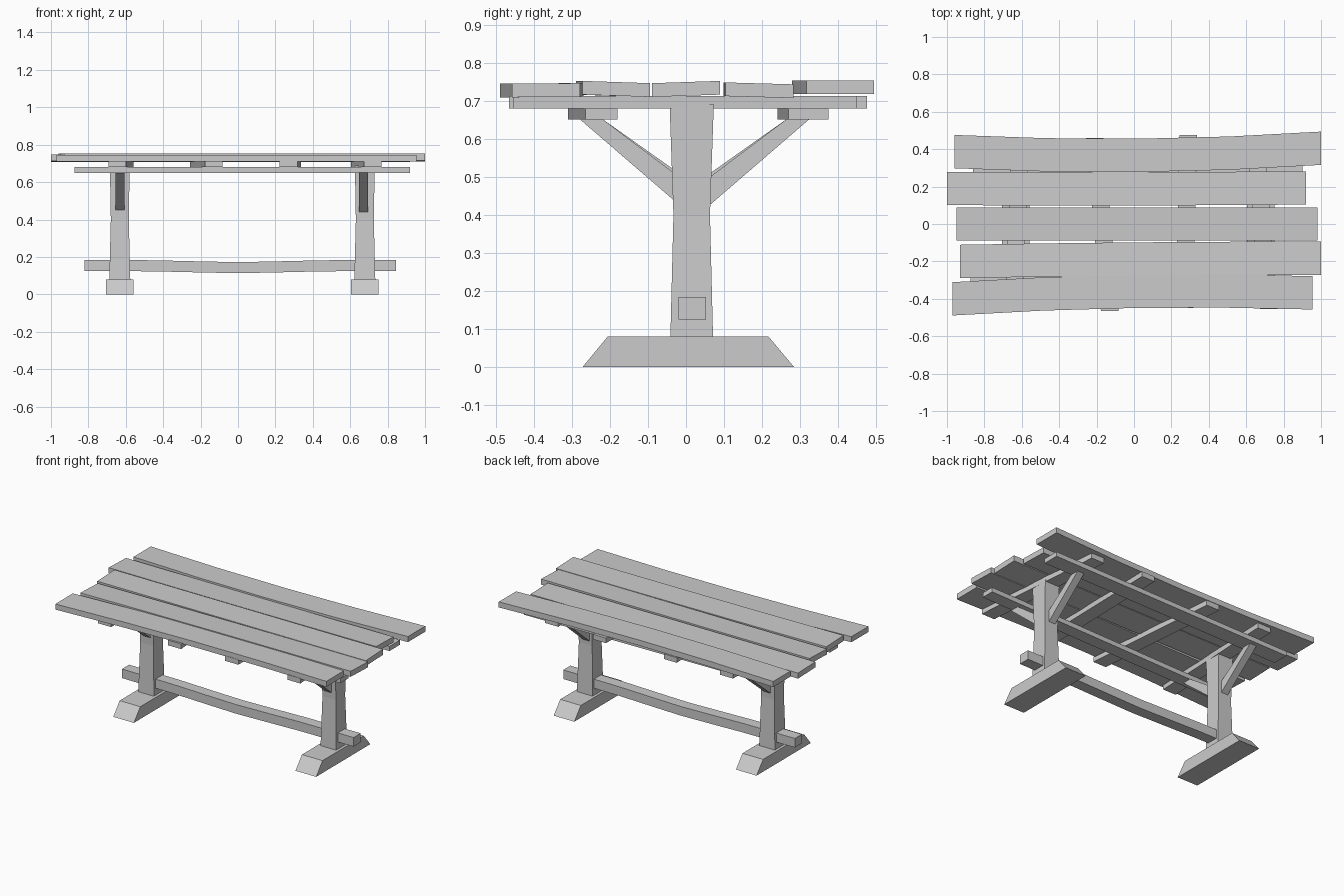
import bpy, bmesh

if "Cube" in bpy.data.objects:
    bpy.data.objects.remove(bpy.data.objects["Cube"], do_unlink=True)

wood = bpy.data.materials.new("grey_wood")
wood.use_nodes = True
wood.diffuse_color = (0.6, 0.6, 0.6, 1)
wood.node_tree.nodes["Principled BSDF"].inputs["Base Color"].default_value = wood.diffuse_color


def rect(u0, u1, v0, v1):
    return [(u0, v0), (u1, v0), (u1, v1), (u0, v1)]


def loft(name, axis, rings):
    """Join four-sided sections; each ring is (position on axis, corner list)."""
    bm = bmesh.new()
    loops = []
    for pos, corners in rings:
        loop = []
        for u, v in corners:
            co = {"x": (pos, u, v), "y": (u, pos, v), "z": (u, v, pos)}[axis]
            loop.append(bm.verts.new(co))
        loops.append(loop)
    for a, b in zip(loops, loops[1:]):
        for i in range(4):
            j = (i + 1) % 4
            bm.faces.new((a[i], a[j], b[j], b[i]))
    bm.faces.new(loops[0])
    bm.faces.new(loops[-1])
    bmesh.ops.recalc_face_normals(bm, faces=bm.faces)
    mesh = bpy.data.meshes.new(name)
    bm.to_mesh(mesh)
    bm.free()
    mesh.materials.append(wood)
    ob = bpy.data.objects.new(name, mesh)
    bpy.context.collection.objects.link(ob)
    return ob


def bend(a, m, b, t):
    """Smooth curve through start, middle and end values."""
    return a * (1 - t) * (1 - 2 * t) + m * 4 * t * (1 - t) + b * t * (2 * t - 1)


# Table top planks: x ends, centre y at left/middle/right, top z at front/back edge
planks = [
    (-0.97, 0.955, (-0.40, -0.36, -0.368), 0.745, 0.746),
    (-0.93, 1.0, (-0.20, -0.187, -0.183), 0.752, 0.746),
    (-0.95, 0.98, (0.0, 0.0, 0.0), 0.746, 0.752),
    (-1.0, 0.92, (0.19, 0.188, 0.193), 0.748, 0.743),
    (-0.96, 1.0, (0.387, 0.367, 0.405), 0.753, 0.753),
]
half, thick = 0.089, 0.036
for n, (x0, x1, ys, zf, zb) in enumerate(planks):
    rings = []
    for k in range(5):
        t = k / 4
        y = bend(*ys, t)
        rings.append((x0 + (x1 - x0) * t,
                      [(y - half, zf - thick), (y + half, zb - thick),
                       (y + half, zb), (y - half, zf)]))
    loft(f"top_plank_{n + 1}", "x", rings)

# Cross battens under the planks: centre x and y at the front and back ends
battens = [(-0.645, -0.45, -0.605, 0.45), (-0.13, -0.465, -0.21, 0.46),
           (0.27, -0.45, 0.29, 0.475), (0.72, -0.455, 0.65, 0.45)]
for n, (xf, yf, xb, yb) in enumerate(battens):
    loft(f"cross_batten_{n + 1}", "y",
         [(y, rect(x - 0.047, x + 0.047, 0.68, 0.713)) for x, y in ((xf, yf), (xb, yb))])

# Long rails carrying the battens
for name, x0, x1, yl, yr, w in (("front_rail", -0.875, 0.92, -0.268, -0.222, 0.042),
                                ("back_rail", -0.86, 0.9, 0.293, 0.322, 0.053)):
    loft(name, "x", [(x, rect(y - w, y + w, 0.65, 0.68)) for x, y in ((x0, yl), (x1, yr))])

# Trestle ends: foot, waisted post and two braces each
for side, x, drop in (("right", -0.632, 0.0), ("left", 0.678, 0.01)):
    loft(f"{side}_foot", "z", [(0, rect(x - 0.074, x + 0.074, -0.272, 0.284)),
                               (0.08, rect(x - 0.074, x + 0.074, -0.206, 0.217))])
    loft(f"{side}_post", "z",
         [(z, rect(x - w, x + w, 0.015 - d, 0.015 + d))
          for z, w, d in ((0.08, 0.056, 0.056), (0.4, 0.048, 0.048), (0.69, 0.053, 0.058))])
    for end, s, shift in (("front", -1, 0.015), ("back", 1, -0.015)):
        profile = [(0.05, 0.5 - drop), (0.05, 0.425 - drop), (0.325, 0.652), (0.265, 0.652)]
        section = [(s * (y - 0.015 - abs(shift)) + 0.015 if s < 0 else y, z) for y, z in profile]
        bx = x + (0.002 if side == "right" else -0.006)
        loft(f"{side}_{end}_brace", "x", [(bx - 0.024, section), (bx + 0.024, section)])

# Sagging stretcher through both posts
loft("stretcher", "x",
     [(x, rect(-0.02, 0.053, 0.125 - sag, 0.184 - sag))
      for x, sag in ((-0.82, 0), (-0.45, 0.002), (-0.2, 0.008), (0, 0.012),
                     (0.2, 0.008), (0.45, 0.002), (0.845, 0))])
